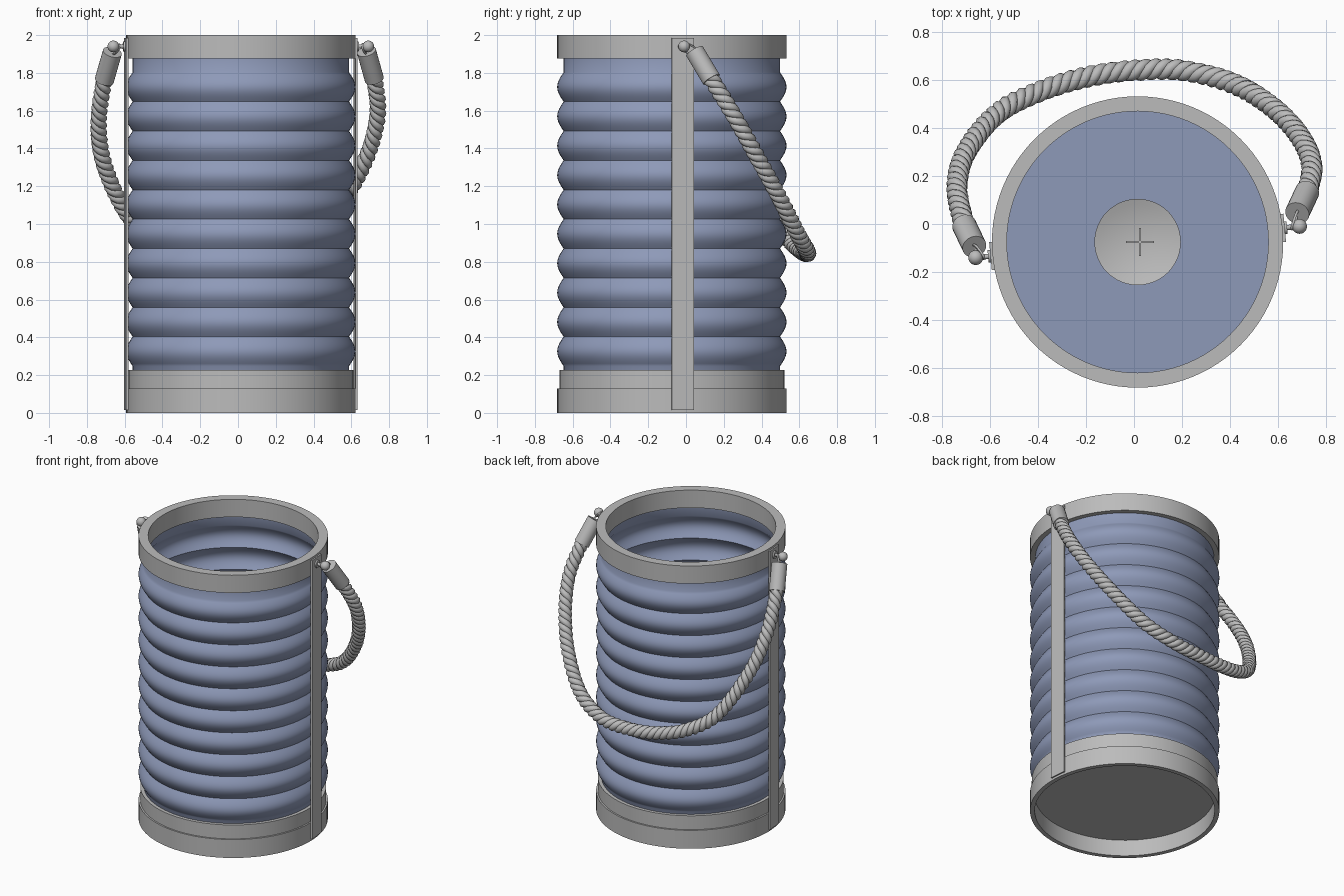
import bpy, bmesh, math
from mathutils import Vector, Matrix

cube = bpy.data.objects.get("Cube")
if cube:
    bpy.data.objects.remove(cube)

CENTRE = Vector((0.015, -0.075, 0))
TURN = math.radians(5.5)


def material(name, rgb):
    m = bpy.data.materials.new(name)
    m.use_nodes = True
    m.diffuse_color = (*rgb, 1)
    m.node_tree.nodes["Principled BSDF"].inputs["Base Color"].default_value = (*rgb, 1)
    return m


METAL = material("grey metal", (0.5, 0.5, 0.5))
GLASS = material("blue glass", (0.27, 0.32, 0.48))


def finish(ob, mat, angle=35):
    ob.data.materials.clear()
    ob.data.materials.append(mat)
    bpy.ops.object.select_all(action="DESELECT")
    ob.select_set(True)
    bpy.context.view_layer.objects.active = ob
    bpy.ops.object.shade_smooth_by_angle(angle=math.radians(angle))
    return ob


def from_bmesh(name, bm, mat):
    bmesh.ops.recalc_face_normals(bm, faces=bm.faces)
    me = bpy.data.meshes.new(name)
    bm.to_mesh(me)
    bm.free()
    ob = bpy.data.objects.new(name, me)
    bpy.context.collection.objects.link(ob)
    return finish(ob, mat)


def lathe(name, profile, mat, closed=False, steps=96):
    """Spin (radius, height) points round the lantern axis."""
    bm = bmesh.new()
    vs = [bm.verts.new((r, 0, z)) for r, z in profile]
    pairs = list(zip(vs, vs[1:] + vs[:1])) if closed else list(zip(vs, vs[1:]))
    edges = [bm.edges.new(p) for p in pairs]
    bmesh.ops.spin(bm, geom=vs + edges, axis=(0, 0, 1), cent=(0, 0, 0),
                   angle=math.tau, steps=steps)
    bmesh.ops.remove_doubles(bm, verts=bm.verts, dist=1e-5)
    bmesh.ops.translate(bm, verts=bm.verts, vec=CENTRE)
    return from_bmesh(name, bm, mat)


def rod(name, a, b, radius, mat, sides=24):
    a, b = Vector(a), Vector(b)
    bm = bmesh.new()
    rot = (b - a).to_track_quat("Z", "Y").to_matrix().to_4x4()
    bmesh.ops.create_cone(bm, cap_ends=True, segments=sides, radius1=radius, radius2=radius,
                          depth=(b - a).length, matrix=Matrix.Translation((a + b) / 2) @ rot)
    return from_bmesh(name, bm, mat)


def box(name, centre, size, angle, mat):
    bm = bmesh.new()
    bmesh.ops.create_cube(bm, size=1, matrix=Matrix.Translation(centre)
                          @ Matrix.Rotation(angle, 4, "Z") @ Matrix.Diagonal((*size, 1)))
    return from_bmesh(name, bm, mat)


def tube(name, points, radius, mat, resolution=2):
    cu = bpy.data.curves.new(name, "CURVE")
    cu.dimensions = "3D"
    cu.bevel_depth = radius
    cu.bevel_resolution = resolution
    cu.use_fill_caps = True
    sp = cu.splines.new("POLY")
    sp.points.add(len(points) - 1)
    for p, co in zip(sp.points, points):
        p.co = (*co, 1)
    ob = bpy.data.objects.new(name, cu)
    bpy.context.collection.objects.link(ob)
    bpy.ops.object.select_all(action="DESELECT")
    ob.select_set(True)
    bpy.context.view_layer.objects.active = ob
    bpy.ops.object.convert(target="MESH")
    return finish(bpy.context.view_layer.objects.active, mat, 60)


# Metal rims and recessed base
lathe("top_rim", [(0.545, 1.875), (0.607, 1.875), (0.607, 2), (0.545, 2)], METAL, True)
lathe("base_ring", [(0, 0.115), (0.577, 0.115), (0.577, 0), (0.607, 0),
                    (0.607, 0.13), (0, 0.13)], METAL)
lathe("lower_band", [(0.57, 0.13), (0.596, 0.13), (0.596, 0.228), (0.57, 0.228)], METAL, True)

# Ribbed body with a closed floor
RIBS, LOW, HIGH, PER = 10, 0.248, 1.803, 12
body = [(0, 0.14), (0.573, 0.14)]
for i in range(RIBS * PER + 1):
    t = i / PER
    body.append((0.573 + 0.034 * abs(math.sin(math.pi * t)), LOW + (HIGH - LOW) * t / RIBS))
body.append((0.573, 1.9))
lathe("ribbed_body", body, GLASS)

# Candle with a dished top and crossed wick
dish = [(0.18 * k / 8, 0.77 + 0.03 * (k / 8) ** 2) for k in range(9)]
lathe("candle", dish + [(0.18, 0.141), (0, 0.141)], METAL, steps=48)
for k in range(2):
    box(f"wick_{k + 1}", CENTRE + Vector((0.01, 0, 0.82)), (0.115, 0.008, 0.1),
        k * math.pi / 2, METAL)

# Side straps with pins and knobs
for side, base in (("left", 0), ("right", math.pi)):
    a = base + TURN
    out = Vector((math.cos(a), math.sin(a), 0))
    up = Vector((0, 0, 1.94))
    box(f"{side}_strap", CENTRE + out * 0.61 + Vector((0, 0, 1)), (0.012, 0.118, 1.97), a, METAL)
    rod(f"{side}_pin_plate", CENTRE + out * 0.61 + up, CENTRE + out * 0.626 + up, 0.026, METAL)
    rod(f"{side}_pin", CENTRE + out * 0.61 + up, CENTRE + out * 0.675 + up, 0.011, METAL)
    bm = bmesh.new()
    bmesh.ops.create_uvsphere(bm, u_segments=20, v_segments=12, radius=0.031,
                              matrix=Matrix.Translation(CENTRE + out * 0.678 + up))
    from_bmesh(f"{side}_knob", bm, METAL)

# Handle path, hanging behind the body
path = [Vector(p) for p in (
    (-0.705, -0.02, 1.79), (-0.738, 0.15, 1.53), (-0.70, 0.30, 1.29), (-0.57, 0.46, 1.03),
    (-0.40, 0.55, 0.91), (-0.20, 0.612, 0.855), (0, 0.64, 0.843), (0.20, 0.64, 0.86),
    (0.40, 0.59, 0.95), (0.56, 0.50, 1.13), (0.68, 0.38, 1.35), (0.74, 0.25, 1.58),
    (0.72, 0.12, 1.79))]


def catmull(p, n):
    ext = [p[0] * 2 - p[1]] + p + [p[-1] * 2 - p[-2]]
    out = []
    for a, b, c, d in zip(ext, ext[1:], ext[2:], ext[3:]):
        for k in range(n):
            t = k / n
            out.append((b * 2 + (c - a) * t + (a * 2 - b * 5 + c * 4 - d) * t * t
                        + (b * 3 - a - c * 3 + d) * t ** 3) / 2)
    return out + [p[-1]]


# Twisted rope of three strands
STRANDS, PITCH, OFFSET = 3, 0.135, 0.023
line = catmull(path, 24)
strands = [[] for _ in range(STRANDS)]
normal, dist = Vector((0, 0, 1)), 0
for i, p in enumerate(line):
    tangent = (line[min(i + 1, len(line) - 1)] - line[max(i - 1, 0)]).normalized()
    normal = (normal - tangent * normal.dot(tangent)).normalized()
    side = tangent.cross(normal)
    dist += (p - line[i - 1]).length if i else 0
    for k, s in enumerate(strands):
        a = -math.tau * (dist / PITCH + k / STRANDS)
        s.append(p + (normal * math.cos(a) + side * math.sin(a)) * OFFSET)
for k, s in enumerate(strands):
    tube(f"rope_strand_{k + 1}", s, 0.0225, METAL)

# Ferrules and wire loops joining rope to knobs
for side, top, end, ang in (("left", (0.68, 0.045, 1.915), (0.722, 0.135, 1.765), 0),
                            ("right", (-0.665, -0.095, 1.91), (-0.708, -0.005, 1.76), math.pi)):
    rod(f"{side}_ferrule", top, end, 0.051, METAL)
    out = Vector((math.cos(ang + TURN), math.sin(ang + TURN), 0))
    hook = CENTRE + out * 0.648 + Vector((0, 0, 1.94))
    top = Vector(top)
    along = (top - hook) / 2
    across = along.cross(out).normalized() * 0.022
    mid = (top + hook) / 2
    loop = [mid + along * 1.25 * math.cos(math.tau * k / 24) + across * math.sin(math.tau * k / 24)
            for k in range(25)]
    tube(f"{side}_wire_loop", loop, 0.006, METAL, 1)
